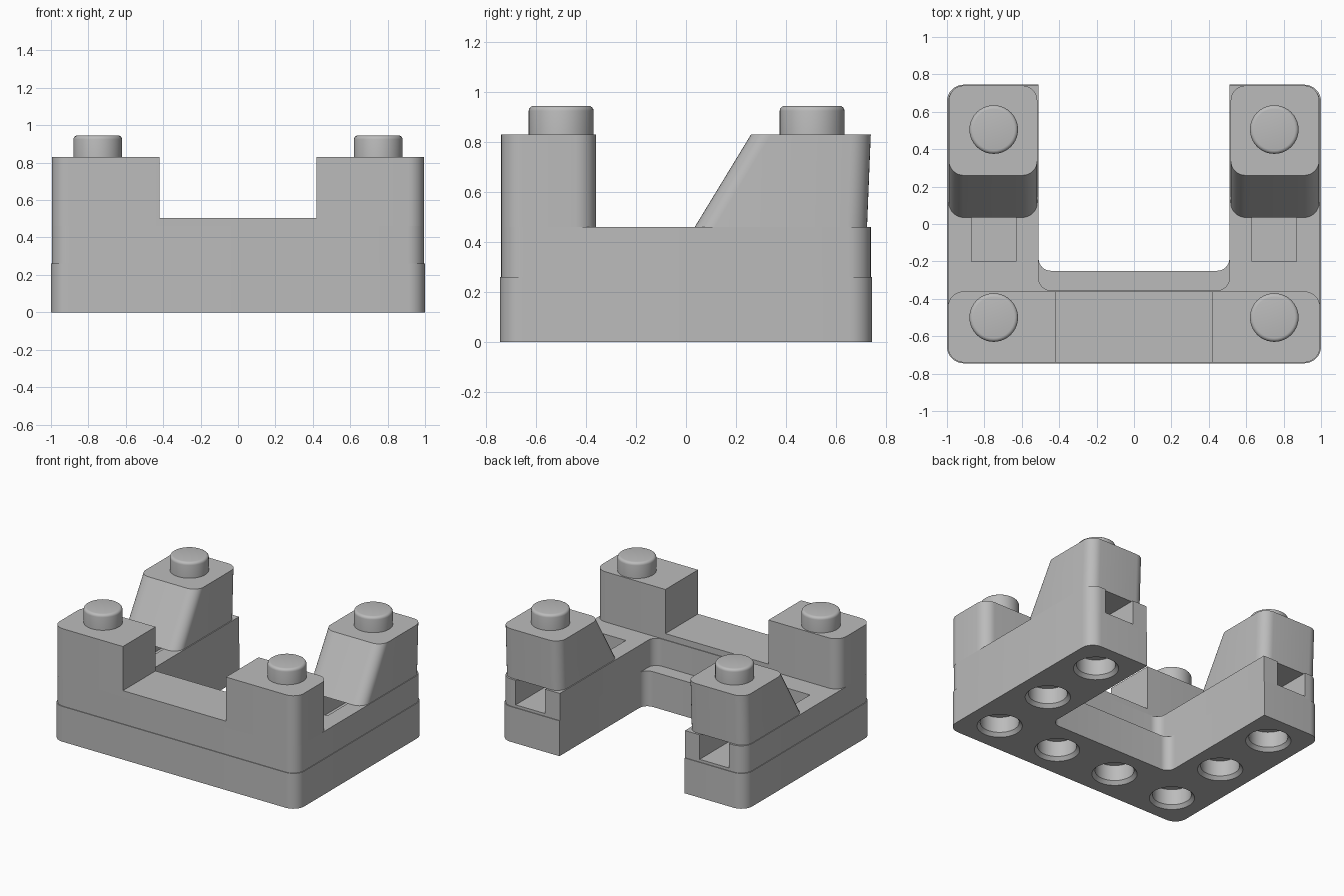
import bpy, bmesh, math
from mathutils import Vector

cube = bpy.data.objects.get("Cube")
if cube:
    bpy.data.objects.remove(cube, do_unlink=True)

# Single plain grey
grey = bpy.data.materials.new("light_grey")
grey.use_nodes = True
grey.diffuse_color = (0.5, 0.5, 0.5, 1)
grey.node_tree.nodes["Principled BSDF"].inputs["Base Color"].default_value = (0.5, 0.5, 0.5, 1)


def rounded(corners, steps=8):
    """Right-angled outline of (x, y, radius) corners, turned into a loop."""
    loop = []
    for i, (x, y, r) in enumerate(corners):
        p = Vector((x, y))
        if r == 0:
            loop.append(p)
            continue
        a = (Vector(corners[i - 1][:2]) - p).normalized()
        b = (Vector(corners[(i + 1) % len(corners)][:2]) - p).normalized()
        for k in range(steps + 1):
            t = math.pi / 2 * k / steps
            loop.append(p + r * (a + b - b * math.cos(t) - a * math.sin(t)))
    return loop


def rect(x0, x1, y0, y1, r=0.0):
    return rounded([(x0, y0, r), (x1, y0, r), (x1, y1, r), (x0, y1, r)])


def circle(x, y, r, n=40):
    return [Vector((x + r * math.cos(math.tau * k / n),
                    y + r * math.sin(math.tau * k / n))) for k in range(n)]


def add_loft(bm, rings):
    """Closed solid through (loop, z) rings of equal length."""
    rows = [[bm.verts.new((p.x, p.y, z)) for p in loop] for loop, z in rings]
    n = len(rows[0])
    for low, high in zip(rows, rows[1:]):
        for i in range(n):
            j = (i + 1) % n
            bm.faces.new((low[i], low[j], high[j], high[i]))
    bm.faces.new(rows[0][::-1])
    bm.faces.new(rows[-1])


def make(name, *solids):
    bm = bmesh.new()
    for rings in solids:
        add_loft(bm, rings)
    bmesh.ops.recalc_face_normals(bm, faces=bm.faces[:])
    mesh = bpy.data.meshes.new(name)
    bm.to_mesh(mesh)
    bm.free()
    mesh.materials.append(grey)
    obj = bpy.data.objects.new(name, mesh)
    bpy.context.collection.objects.link(obj)
    return obj


def activate(obj):
    bpy.ops.object.select_all(action='DESELECT')
    obj.select_set(True)
    bpy.context.view_layer.objects.active = obj


def smooth(obj):
    activate(obj)
    bpy.ops.object.shade_smooth_by_angle(angle=math.radians(30))


def cut(obj, cutter):
    cutter.hide_render = True
    mod = obj.modifiers.new("cut", 'BOOLEAN')
    mod.operation = 'DIFFERENCE'
    mod.solver = 'EXACT'
    mod.object = cutter
    activate(obj)
    bpy.ops.object.modifier_apply(modifier=mod.name)
    bpy.data.objects.remove(cutter, do_unlink=True)


def u_outline(x, y, inner_x, inner_y):
    r, f = 0.09, 0.065
    return rounded([(-x, -y, r), (x, -y, r), (x, y, r), (inner_x, y, 0),
                    (inner_x, inner_y, f), (-inner_x, inner_y, f),
                    (-inner_x, y, 0), (-x, y, r)])


FLOOR, DECK, TOP = 0.26, 0.46, 0.83
STUD = 0.13

# Lower U-shaped layer with chamfered sockets underneath
base = make("lower_layer", [(u_outline(1, 0.745, 0.51, -0.25), 0),
                            (u_outline(1, 0.745, 0.51, -0.25), FLOOR)])
spots = [(x, -0.5) for x in (-0.75, -0.25, 0.25, 0.75)]
spots += [(x, y) for x in (-0.75, 0.75) for y in (0, 0.5)]
sockets = [[(circle(x, y, 0.16), -0.01), (circle(x, y, 0.13), 0.025),
            (circle(x, y, 0.13), 0.14)] for x, y in spots]
cut(base, make("socket_cutter", *sockets))
smooth(base)

# Upper U-shaped layer with a slot running in from the back of each arm
upper = make("upper_layer", [(u_outline(0.995, 0.74, 0.51, -0.355), FLOOR),
                             (u_outline(0.995, 0.74, 0.51, -0.355), DECK)])
slots = [[(rect(x - 0.12, x + 0.12, -0.2, 0.9), z) for z in (0.28, 0.6)]
         for x in (-0.75, 0.75)]
cut(upper, make("slot_cutter", *slots))
smooth(upper)

# Low bridge between the front towers
make("front_bridge", [(rect(-0.425, 0.425, -0.74, -0.36), z) for z in (DECK, 0.505)])

for side, s in (("left", 1), ("right", -1)):
    # Front tower, rounded on its outer corners only
    outline = rounded([(s * 0.42, -0.74, 0), (s * 0.995, -0.74, 0.085),
                       (s * 0.995, -0.36, 0.085), (s * 0.42, -0.36, 0)])
    smooth(make(side + "_front_tower", [(outline, DECK), (outline, TOP)]))

    # Rear tower with a sloping front face
    x0, x1 = sorted((s * 0.517, s * 0.99))
    smooth(make(side + "_rear_tower", [(rect(x0, x1, 0.035, 0.725, 0.08), DECK),
                                       (rect(x0, x1, 0.26, 0.74, 0.08), TOP)]))

    # Studs with a softened top rim
    for place, y in (("front", -0.5), ("rear", 0.505)):
        rings = [(circle(s * 0.75, y, STUD), TOP - 0.01)]
        for k in range(5):
            t = math.pi / 2 * k / 4
            rings.append((circle(s * 0.75, y, STUD - 0.02 * (1 - math.cos(t))),
                          0.925 + 0.02 * math.sin(t)))
        smooth(make(side + "_" + place + "_stud", rings))
